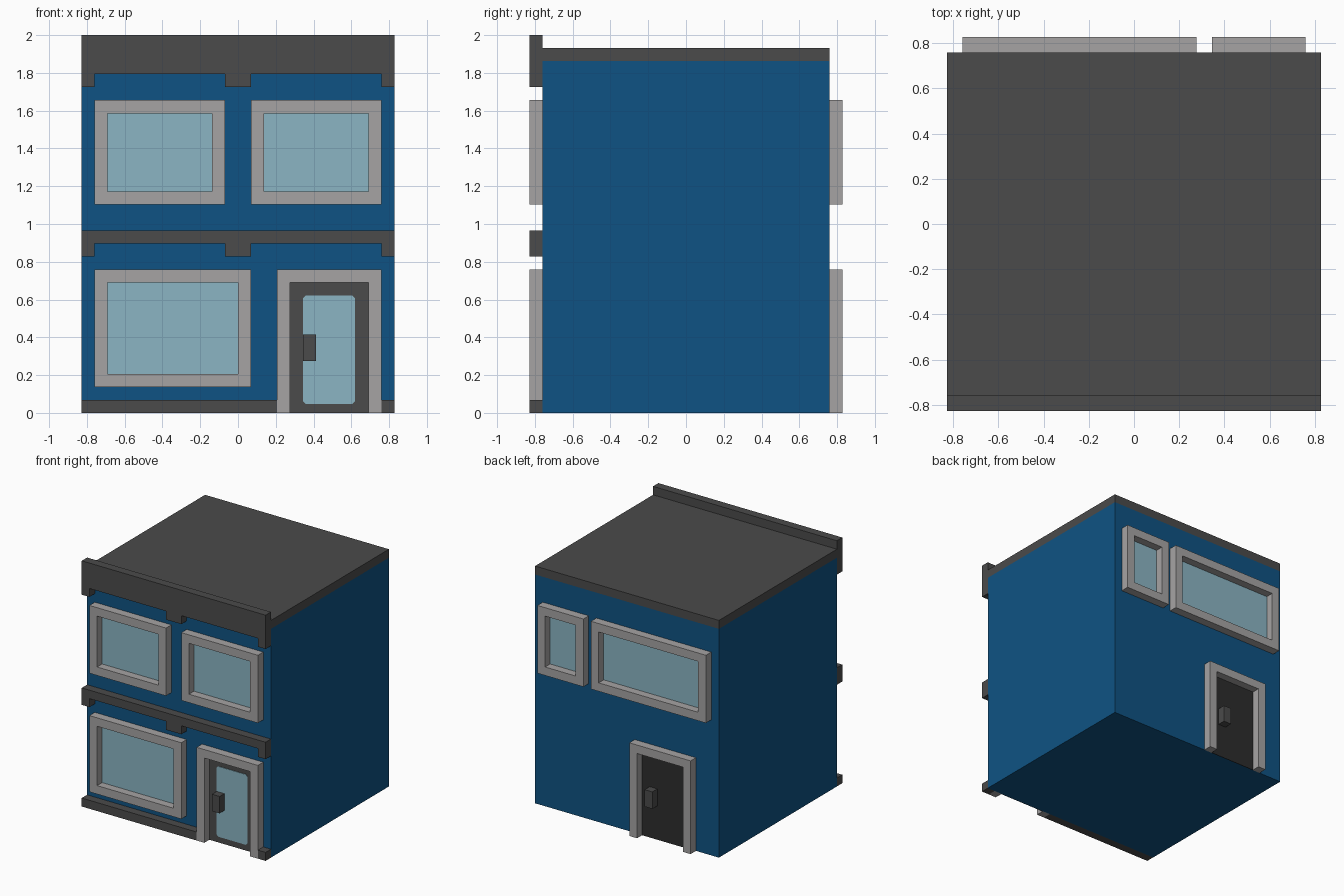
import bpy, bmesh

cube = bpy.data.objects.get("Cube")
if cube:
    bpy.data.objects.remove(cube, do_unlink=True)

U = 2 / 29            # building module: every part sits on this grid
WALL, OUT = 11, 12    # wall plane and outer face of the trim, in modules
FRONT, BACK = -1, 1


def material(name, rgb):
    m = bpy.data.materials.new(name)
    m.use_nodes = True
    m.diffuse_color = (*rgb, 1)
    m.node_tree.nodes["Principled BSDF"].inputs["Base Color"].default_value = (*rgb, 1)
    return m


BLUE = material("blue_wall", (0.0046, 0.086, 0.227))
GREY = material("dark_grey_trim", (0.07, 0.07, 0.07))
LIGHT = material("light_grey_frame", (0.381, 0.372, 0.372))
GLASS = material("pale_blue_glass", (0.258, 0.462, 0.546))
BLACK = material("charcoal_door", (0.026, 0.026, 0.026))


def finish(bm, name, mat):
    bmesh.ops.recalc_face_normals(bm, faces=bm.faces)
    mesh = bpy.data.meshes.new(name)
    bm.to_mesh(mesh)
    bm.free()
    mesh.materials.append(mat)
    obj = bpy.data.objects.new(name, mesh)
    bpy.context.collection.objects.link(obj)
    return obj


def prism(name, mat, outline, y0, y1):
    """Extrude an x-z outline between two depths (all in modules)."""
    bm = bmesh.new()
    face = bm.faces.new([bm.verts.new((x * U, y0 * U, z * U)) for x, z in outline])
    new = bmesh.ops.extrude_face_region(bm, geom=[face])["geom"]
    verts = [v for v in new if isinstance(v, bmesh.types.BMVert)]
    bmesh.ops.translate(bm, verts=verts, vec=(0, (y1 - y0) * U, 0))
    return finish(bm, name, mat)


def rect(x0, x1, z0, z1):
    return [(x0, z0), (x1, z0), (x1, z1), (x0, z1)]


def chamfered(x0, x1, z0, z1, c):
    return [(x0 + c, z0), (x1 - c, z0), (x1, z0 + c), (x1, z1 - c),
            (x1 - c, z1), (x0 + c, z1), (x0, z1 - c), (x0, z0 + c)]


def window(name, side, x0, x1, z0, z1):
    """Square ring frame, one module wide, around a pane on the wall."""
    bm = bmesh.new()
    loops = []
    for y in (WALL, OUT):
        for inset in (0, 1):
            pts = rect(x0 + inset, x1 - inset, z0 + inset, z1 - inset)
            loops.append([bm.verts.new((x * U, side * y * U, z * U)) for x, z in pts])
    back_out, back_in, face_out, face_in = loops
    for a, b in ((back_out, back_in), (face_out, face_in),
                 (back_out, face_out), (back_in, face_in)):
        for i in range(4):
            j = (i + 1) % 4
            bm.faces.new((a[i], a[j], b[j], b[i]))
    finish(bm, name + "_frame", LIGHT)
    prism(name + "_glass", GLASS, rect(x0 + 1, x1 - 1, z0 + 1, z1 - 1),
          side * WALL, side * (WALL + 0.06))


def door(name, side, x0, x1, handle_x, panel_mat, glazed):
    """Three-sided frame, door leaf and block handle."""
    top = 11
    outline = [(x0, 0), (x0 + 1, 0), (x0 + 1, top - 1), (x1 - 1, top - 1),
               (x1 - 1, 0), (x1, 0), (x1, top), (x0, top)]
    prism(name + "_frame", LIGHT, outline, side * WALL, side * OUT)
    prism(name + "_leaf", panel_mat, rect(x0 + 1, x1 - 1, 0, top - 1),
          side * WALL, side * (WALL + 0.06))
    if glazed:
        prism(name + "_glass", GLASS, chamfered(x0 + 2, x1 - 2, 1 - 0.3, top - 2, 0.2),
              side * WALL, side * (WALL + 0.12))
    prism(name + "_handle", GREY, rect(handle_x, handle_x + 1, 4, 6),
          side * WALL, side * OUT)


def band(name, z_top, z_bottom):
    """Front band with a bracket at each end and a wider one in the middle."""
    d = z_bottom - 1
    outline = [(-12, z_top), (-12, d), (-11, d), (-11, z_bottom), (-1, z_bottom),
               (-1, d), (1, d), (1, z_bottom), (11, z_bottom), (11, d), (12, d), (12, z_top)]
    prism(name, GREY, outline, -WALL, -OUT)


# Main block and roof
prism("walls", BLUE, rect(-12, 12, 0, 27), -WALL, WALL)
prism("roof_slab", GREY, rect(-12, 12, 27, 28), -WALL, WALL)

# Front trim
band("cornice", 29, 26)
band("floor_band", 14, 13)
prism("plinth_long", GREY, rect(-12, 3, 0, 1), -WALL, -OUT)
prism("plinth_short", GREY, rect(11, 12, 0, 1), -WALL, -OUT)

# Front openings
window("front_upper_window_a", FRONT, -11, -1, 16, 24)
window("front_upper_window_b", FRONT, 1, 11, 16, 24)
window("shop_window", FRONT, -11, 1, 2, 11)
door("front_door", FRONT, 3, 11, 5, GREY, True)

# Back openings
window("back_wide_window", BACK, -11, 4, 16, 24)
window("back_small_window", BACK, 5, 11, 16, 24)
door("back_door", BACK, -9, -1, -4, BLACK, False)
